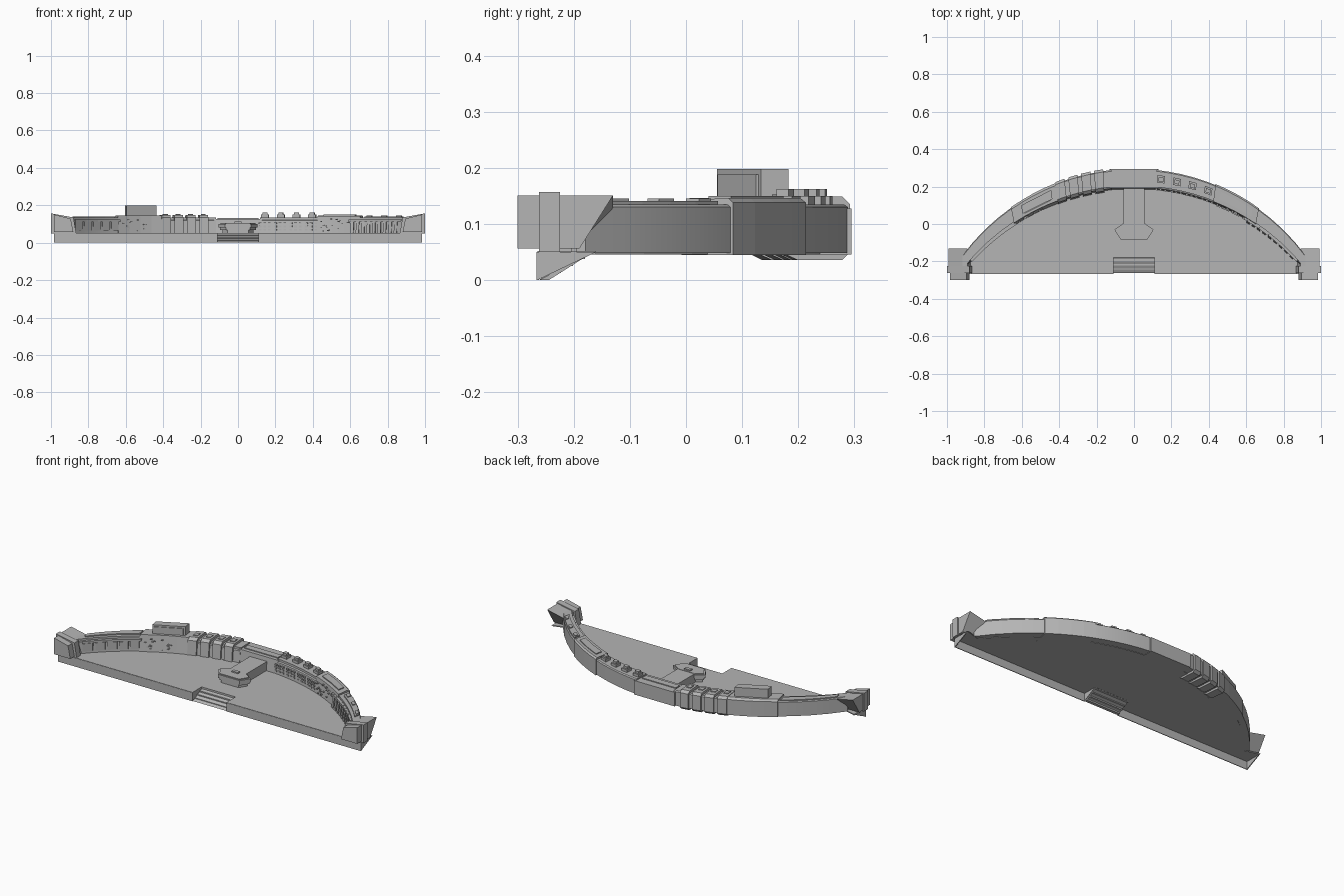
import bpy, bmesh, random
from math import asin, sin, cos, radians
from mathutils import Vector

random.seed(4)
cube = bpy.data.objects.get("Cube")
if cube:
    bpy.data.objects.remove(cube, do_unlink=True)

grey = bpy.data.materials.new("plain grey")
grey.use_nodes = True
tone = (0.46, 0.46, 0.46, 1)
grey.diffuse_color = tone
grey.node_tree.nodes["Principled BSDF"].inputs["Base Color"].default_value = tone


def finish(name, bm, smooth=False):
    bmesh.ops.recalc_face_normals(bm, faces=bm.faces)
    mesh = bpy.data.meshes.new(name)
    bm.to_mesh(mesh)
    bm.free()
    mesh.materials.append(grey)
    obj = bpy.data.objects.new(name, mesh)
    bpy.context.collection.objects.link(obj)
    if smooth:
        bpy.ops.object.select_all(action="DESELECT")
        bpy.context.view_layer.objects.active = obj
        obj.select_set(True)
        bpy.ops.object.shade_smooth_by_angle(angle=radians(20))
    return obj


def loft(name, rings, smooth=False):
    """Skin a closed solid through equal-length rings of points."""
    bm = bmesh.new()
    loops = [[bm.verts.new(p) for p in ring] for ring in rings]
    for a, b in zip(loops, loops[1:]):
        for i in range(len(a)):
            j = (i + 1) % len(a)
            bm.faces.new((a[i], a[j], b[j], b[i]))
    bm.faces.new(loops[0])
    bm.faces.new(loops[-1])
    return finish(name, bm, smooth)


def prism(name, outline, z0, z1):
    return loft(name, [[(x, y, z) for x, y in outline] for z in (z0, z1)])


def across(name, profile, x0, x1):
    return loft(name, [[(x, y, z) for y, z in profile] for x in (x0, x1)])


def on_arc(x, f):
    """Plan point near x; f is 0 on the inner arc and 1 on the outer arc."""
    u = asin(x / 1.155) / radians(50.2)
    a, b = u * radians(48.9), u * radians(51.6)
    inner = Vector((1.168 * sin(a), 1.168 * cos(a) - 0.968))
    outer = Vector((1.14 * sin(b), 1.14 * cos(b) - 0.845))
    return inner.lerp(outer, f)


def sweep(name, x0, x1, profile, n=1, smooth=False):
    """Sweep a profile of (f, z) points along the arc."""
    rings = []
    for i in range(n + 1):
        x = x0 + (x1 - x0) * i / n
        rings.append([(*on_arc(x, f), z) for f, z in profile])
    return loft(name, rings, smooth)


def block(name, x0, x1, f0, f1, z0, z1, n=1):
    return sweep(name, x0, x1, [(f0, z0), (f1, z0), (f1, z1), (f0, z1)], n)


# Floor with a stair notch in its straight front edge
back = [tuple(on_arc(-0.9 + 0.1 * i, 0.5)) for i in range(19)]
floor = [(-0.98, -0.265), (-0.98, -0.16)] + back + [(0.98, -0.16), (0.98, -0.265)]
floor += [(0.11, -0.265), (0.11, -0.18), (-0.11, -0.18), (-0.11, -0.265)]
prism("floor", floor, 0.046, 0.052)

# Front apron, end gussets and stairs
for s, side in ((1, "left"), (-1, "right")):
    across("apron_" + side, [(-0.266, 0), (-0.262, 0), (-0.262, 0.05), (-0.266, 0.05)],
           s * 0.11, s * 0.985)
    across("end_gusset_" + side, [(-0.265, 0), (-0.16, 0.05), (-0.265, 0.05)],
           s * 0.98, s * 0.985)
    across("stair_cheek_" + side, [(-0.265, 0), (-0.18, 0.046), (-0.265, 0.05), (-0.18, 0.05)][:3],
           s * 0.11, s * 0.113)
stairs = [(-0.18, 0.05)]
for i in range(4):
    y = -0.18 - 0.0215 * i
    z = 0.05 - 0.0125 * (i + 1)
    stairs += [(y, z), (y - 0.0215, z)]
stairs += [(-0.266, 0.0), (-0.18, 0.042)]
across("front_steps", stairs[:-3] + [(-0.262, 0.0), (-0.175, 0.044)], -0.11, 0.11)

# Curved main wall, with a sloping inner face
wall = [(-0.12, 0.048), (1, 0.048), (1, 0.13), (0.93, 0.135), (0.04, 0.135),
        (0.04, 0.122), (-0.04, 0.118)]
sweep("curved_wall_left", 0.12, 0.92, wall, 12, True)
sweep("curved_wall_right", -0.92, -0.12, wall, 12, True)
sweep("wall_centre", -0.13, 0.13,
      [(-0.1, 0.046), (1.08, 0.046), (1.08, 0.128), (0, 0.128)])
block("centre_top_tray", -0.11, 0.11, 0.2, 0.6, 0.126, 0.133)

# Thicker wall sections
sweep("raised_section_right", -0.65, -0.41,
      [(-0.2, 0.045), (1.04, 0.045), (1.04, 0.135), (0.9, 0.146), (-0.02, 0.146)], 4)
sweep("raised_section_left", 0.43, 0.66,
      [(-0.1, 0.045), (1.06, 0.045), (1.06, 0.138), (0.95, 0.146), (0.0, 0.143)], 4)
block("section_plate_left", 0.46, 0.63, 0.25, 0.75, 0.142, 0.15, 2)
block("top_ledge_right", -0.88, -0.66, 0.35, 0.9, 0.13, 0.141, 4)
block("top_ledge_left", 0.68, 0.88, 0.35, 0.9, 0.13, 0.141, 4)

# Roof box with a framed front
block("roof_box", -0.6, -0.44, 0.2, 0.75, 0.14, 0.198)
block("roof_box_panel", -0.59, -0.45, 0.14, 0.2, 0.15, 0.188)

# Wrapping ribs
for i in range(4):
    x = -0.39 + 0.068 * i
    sweep("wrapping_rib", x - 0.024, x + 0.024,
          [(-0.22, 0.05), (0.1, 0.036), (0.95, 0.036), (1.1, 0.05),
           (1.1, 0.135), (0.95, 0.149), (0.05, 0.149), (-0.14, 0.135)])
    block("rib_cap", x - 0.012, x + 0.012, 0.25, 0.6, 0.147, 0.153)

# Roof vents and the window rows under them
for i in range(4):
    x = 0.145 + 0.084 * i
    block("roof_vent", x - 0.02, x + 0.02, 0.3, 0.72, 0.13, 0.15)
    block("roof_vent_cap", x - 0.013, x + 0.013, 0.38, 0.62, 0.15, 0.162)
    for z in (0.065, 0.082, 0.099):
        for k in (-1, 0, 1):
            w = x + 0.025 * k
            block("inner_window", w - 0.007, w + 0.007, -0.14, 0, z, z + 0.009)

# Small buttresses and framed bays along the inner face
for i in range(9):
    x = 0.62 + 0.029 * i
    sweep("inner_buttress", x - 0.008, x + 0.008,
          [(-0.3, 0.05), (0.1, 0.05), (0.1, 0.125), (-0.1, 0.125)])
for i in range(5):
    x = -0.86 + 0.048 * i
    block("inner_bay", x - 0.019, x + 0.019, -0.2, 0, 0.065, 0.11)
block("inner_rail_right", -0.88, -0.64, -0.22, 0.1, 0.112, 0.124, 4)
block("inner_rail_left", 0.6, 0.88, -0.18, 0.1, 0.112, 0.124, 4)
for x in (0.7, 0.78, 0.86):
    block("roof_hatch", x - 0.014, x + 0.014, 0.5, 0.8, 0.138, 0.145)

# Scattered fittings on the inner face
for i in range(36):
    x = random.choice((random.uniform(-0.63, -0.43), random.uniform(0.45, 0.6)))
    z = random.uniform(0.06, 0.125)
    block("wall_fitting", x - 0.004, x + 0.004, -0.2, 0, z, z + 0.004)

# Walkway and its hexagonal platform
prism("walkway", [(-0.055, 0.22), (0.055, 0.22), (0.055, -0.01), (-0.055, -0.01)], 0.05, 0.104)
hexagon = [(-0.055, 0.005), (-0.105, -0.03), (-0.07, -0.085),
           (0.07, -0.085), (0.105, -0.03), (0.055, 0.005)]
for scale, z0, z1 in ((0.8, 0.05, 0.068), (0.92, 0.068, 0.08), (1, 0.08, 0.1), (0.9, 0.1, 0.106)):
    prism("platform_tier", [(x * scale, -0.04 + (y + 0.04) * scale) for x, y in hexagon], z0, z1)
prism("platform_console", [(-0.02, -0.03), (0.02, -0.03), (0.02, -0.01), (-0.02, -0.01)], 0.104, 0.113)

# End towers: three slabs whose tops rise outward, with a slanted rear
for s, side in ((1, "left"), (-1, "right")):
    for name, y0, y1, low, inner, outer, drop in (
            ("front", -0.3, -0.262, 0.056, 0.88, 0.985, 0.006),
            ("middle", -0.262, -0.225, 0.05, 0.865, 1.0, 0.0),
            ("rear", -0.225, -0.13, 0.056, 0.875, 0.993, 0.006)):
        slant = 0.06 if name == "rear" else 0
        rings = []
        for y, lean in ((y0, 0), (y1, slant)):
            rings.append([(s * inner, y - lean, low), (s * outer, y - lean, low),
                          (s * outer, y, 0.157 - drop), (s * (inner + 0.015), y, 0.135 - drop)])
        loft("end_tower_%s_%s" % (name, side), rings)
    across("tower_rear_post_" + side, [(-0.205, 0.05), (-0.195, 0.05), (-0.195, 0.12), (-0.205, 0.12)],
           s * 0.96, s * 0.99)
